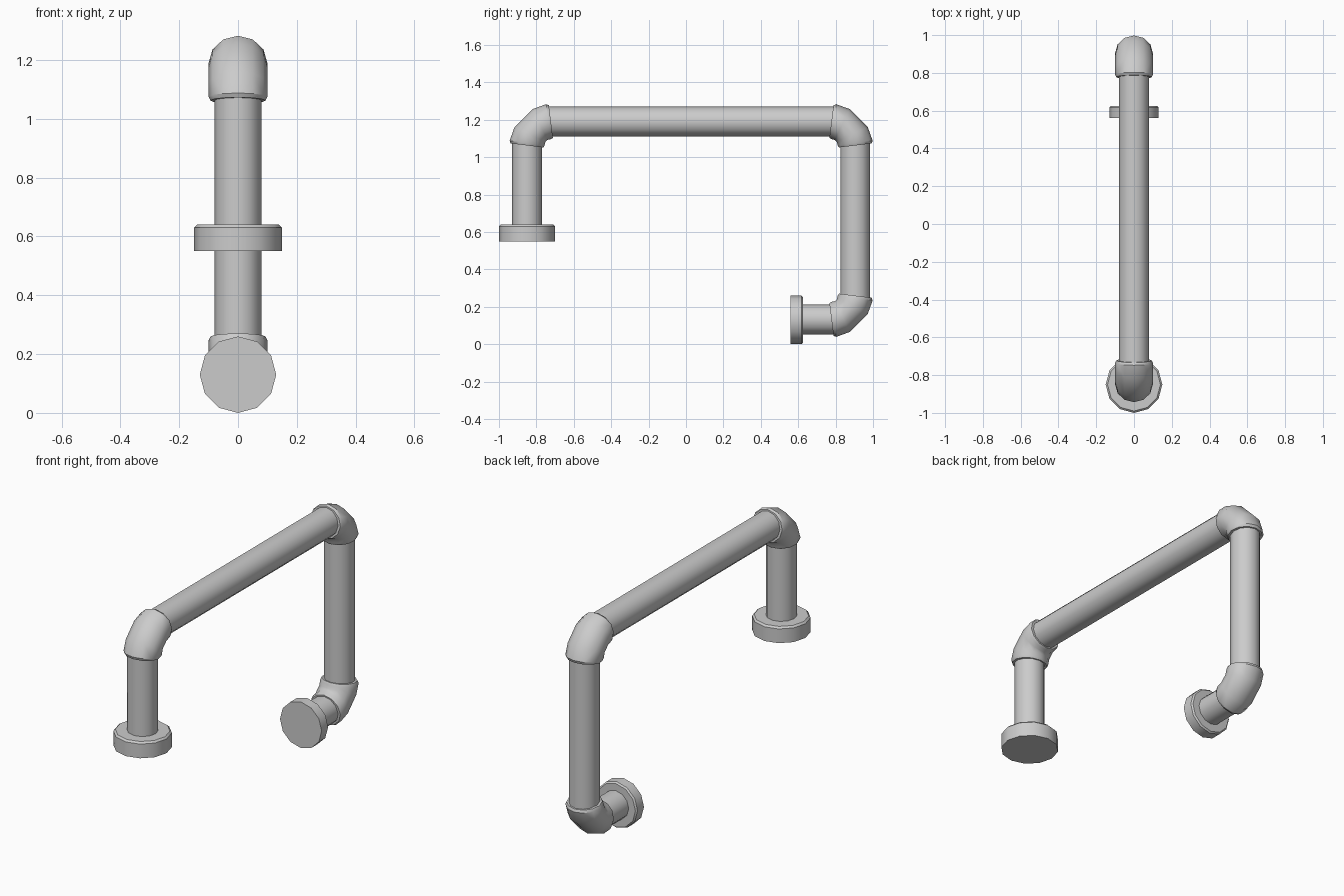
import bpy, bmesh, math
from mathutils import Vector

if "Cube" in bpy.data.objects:
    bpy.data.objects.remove(bpy.data.objects["Cube"])

SIDES = 12
LEFT_Y, RIGHT_Y = -0.85, 0.905
TOP_Z, LOW_Z = 1.19, 0.132


def finish(name, rings):
    """Skin a list of closed rings and cap both ends."""
    bm = bmesh.new()
    loops = [[bm.verts.new(p) for p in ring] for ring in rings]
    for a, b in zip(loops, loops[1:]):
        for i in range(SIDES):
            j = (i + 1) % SIDES
            bm.faces.new((a[i], a[j], b[j], b[i]))
    bm.faces.new(loops[0][::-1])
    bm.faces.new(loops[-1])
    bmesh.ops.recalc_face_normals(bm, faces=bm.faces)
    mesh = bpy.data.meshes.new(name)
    bm.to_mesh(mesh)
    bm.free()
    ob = bpy.data.objects.new(name, mesh)
    bpy.context.collection.objects.link(ob)
    bpy.ops.object.select_all(action='DESELECT')
    ob.select_set(True)
    bpy.context.view_layer.objects.active = ob
    bpy.ops.object.shade_smooth_by_angle(angle=math.radians(35))
    return ob


def ring(outer, inner, width, scale=1.0):
    """Ellipse spanning two points of the yz plane, with half width along x."""
    o, i = Vector((0, *outer)), Vector((0, *inner))
    mid, half = (o + i) / 2, (o - i) / 2 * scale
    pts = []
    for k in range(SIDES):
        t = math.tau * k / SIDES
        pts.append(mid + half * math.cos(t) + Vector((width * scale * math.sin(t), 0, 0)))
    return pts


def lathe(name, profile, y, z, vertical):
    """Straight round part from (position along axis, radius) pairs."""
    rings = []
    for p, r in profile:
        if vertical:
            rings.append(ring((y - r, p), (y + r, p), r))
        else:
            rings.append(ring((p, z + r), (p, z - r), r))
    return finish(name, rings)


def elbow(name, y, z, sy, sz):
    """Corner fitting; sy and sz point from the corner along the two pipes."""
    outer = [(0.116, -0.093), (0.102, -0.093), (0.03, -0.067)]
    inner = [(0.139, 0.093), (0.127, 0.094), (0.109, 0.098)]
    outer += [(b, a) for a, b in outer[::-1]]
    inner += [(b, a) for a, b in inner[::-1]]
    rings = []
    for n, (o, i) in enumerate(zip(outer, inner)):
        scale = 0.94 if n in (0, len(outer) - 1) else 1.0
        rings.append(ring((y + sy * o[0], z + sz * o[1]),
                          (y + sy * i[0], z + sz * i[1]), 0.1, scale))
    return finish(name, rings)


# straight pipes
R = 0.08
lathe("top_pipe", [(LEFT_Y + 0.09, R), (RIGHT_Y - 0.09, R)], 0, TOP_Z, False)
lathe("short_leg_pipe", [(0.6, R), (TOP_Z - 0.09, R)], LEFT_Y, 0, True)
lathe("long_leg_pipe", [(LOW_Z + 0.09, R), (TOP_Z - 0.09, R)], RIGHT_Y, 0, True)
lathe("lower_stub_pipe", [(0.6, R), (RIGHT_Y - 0.09, R)], 0, LOW_Z, False)

# corner fittings
elbow("upper_front_elbow", LEFT_Y, TOP_Z, 1, -1)
elbow("upper_back_elbow", RIGHT_Y, TOP_Z, -1, -1)
elbow("lower_back_elbow", RIGHT_Y, LOW_Z, -1, 1)

# end flanges, chamfered on the pipe side
lathe("short_leg_flange", [(0.55, 0.15), (0.63, 0.15), (0.64, 0.14)], LEFT_Y, 0, True)
lathe("stub_flange", [(0.56, 0.13), (0.617, 0.13), (0.625, 0.122)], 0, 0.13, False)
